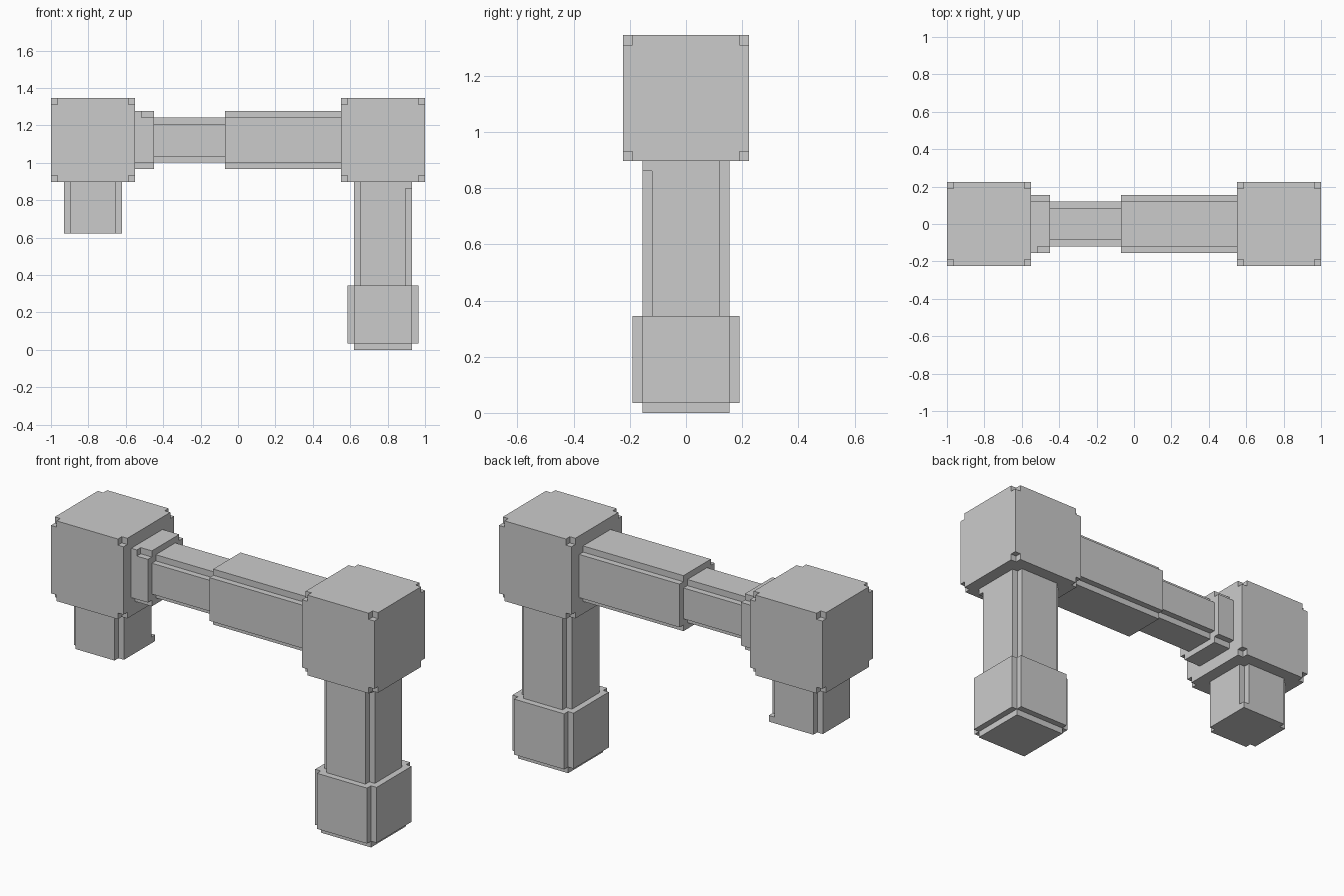
import bpy, bmesh
from mathutils import Vector

if "Cube" in bpy.data.objects:
    bpy.data.objects.remove(bpy.data.objects["Cube"])

U = 1 / 29          # one voxel; the model is 58 voxels long
BEAM_Z = 32.5       # height of the beam axis
LEG_X = 22.5        # distance of the leg axes from the centre


def finish(name, bm):
    bmesh.ops.recalc_face_normals(bm, faces=bm.faces)
    bmesh.ops.scale(bm, vec=(U, U, U), verts=bm.verts)
    mesh = bpy.data.meshes.new(name)
    bm.to_mesh(mesh)
    bm.free()
    obj = bpy.data.objects.new(name, mesh)
    bpy.context.collection.objects.link(obj)
    return obj


def add_box(bm, centre, size):
    verts = bmesh.ops.create_cube(bm, size=1)["verts"]
    bmesh.ops.scale(bm, vec=size, verts=verts)
    bmesh.ops.translate(bm, vec=centre, verts=verts)


def box(name, centre, size):
    bm = bmesh.new()
    add_box(bm, centre, size)
    return finish(name, bm)


def notched_bar(name, axis, start, end, width, centre, caps=(True, True)):
    """Square bar with a one-voxel notch along each long edge."""
    h, i = width / 2, width / 2 - 1
    profile = [(h, -i), (h, i), (i, i), (i, h), (-i, h), (-i, i),
               (-h, i), (-h, -i), (-i, -i), (-i, -h), (i, -h), (i, -i)]
    bm = bmesh.new()
    rings = []
    for t in (start, end):
        ring = []
        for a, b in profile:
            p = [centre[0] + a, centre[1] + b]
            p.insert(axis, t)
            ring.append(bm.verts.new(p))
        rings.append(ring)
    n = len(profile)
    for k in range(n):
        bm.faces.new((rings[0][k], rings[0][(k + 1) % n],
                      rings[1][(k + 1) % n], rings[1][k]))
    for ring, wanted in zip(rings, caps):
        if wanted:
            bm.faces.new(ring)
    return finish(name, bm)


def corner_block(name, x):
    """Large cube with a voxel removed from each of its eight corners."""
    block = box(name, (x, 0, BEAM_Z), (13, 13, 13))
    bm = bmesh.new()
    for sx in (-6.5, 6.5):
        for sy in (-6.5, 6.5):
            for sz in (-6.5, 6.5):
                add_box(bm, Vector((x + sx, sy, BEAM_Z + sz)), (2, 2, 2))
    cutter = finish(name + "_cutter", bm)
    cutter.hide_render = True
    cutter.hide_set(True)
    mod = block.modifiers.new("corner_notches", "BOOLEAN")
    mod.operation = "DIFFERENCE"
    mod.solver = "EXACT"
    mod.object = cutter


# Corner blocks
corner_block("left_block", -LEG_X)
corner_block("right_block", LEG_X)

# Horizontal beam: collar, thin middle, thick sleeve
mid = (0, BEAM_Z)
notched_bar("beam_collar", 0, -16, -13, 9, mid, (False, True))
notched_bar("beam_thin", 0, -13, -2, 7, mid, (False, False))
notched_bar("beam_thick", 0, -2, 16, 9, mid, (True, False))

# Legs, foot and base plate
notched_bar("left_leg", 2, 18, 26, 9, (-LEG_X, 0), (True, False))
notched_bar("right_leg", 2, 10, 26, 9, (LEG_X, 0), (False, False))
notched_bar("foot", 2, 1, 10, 11, (LEG_X, 0))
box("base_plate", (LEG_X, 0, 0.5), (9, 9, 1))

# Single voxels filling a notch
box("collar_stud", (-15.5, -4, 36.5), (1, 1, 1))
box("right_leg_stud", (26.5, -4, 25.5), (1, 1, 1))
box("left_leg_stud", (-18.5, 4, 18.5), (1, 1, 1))
